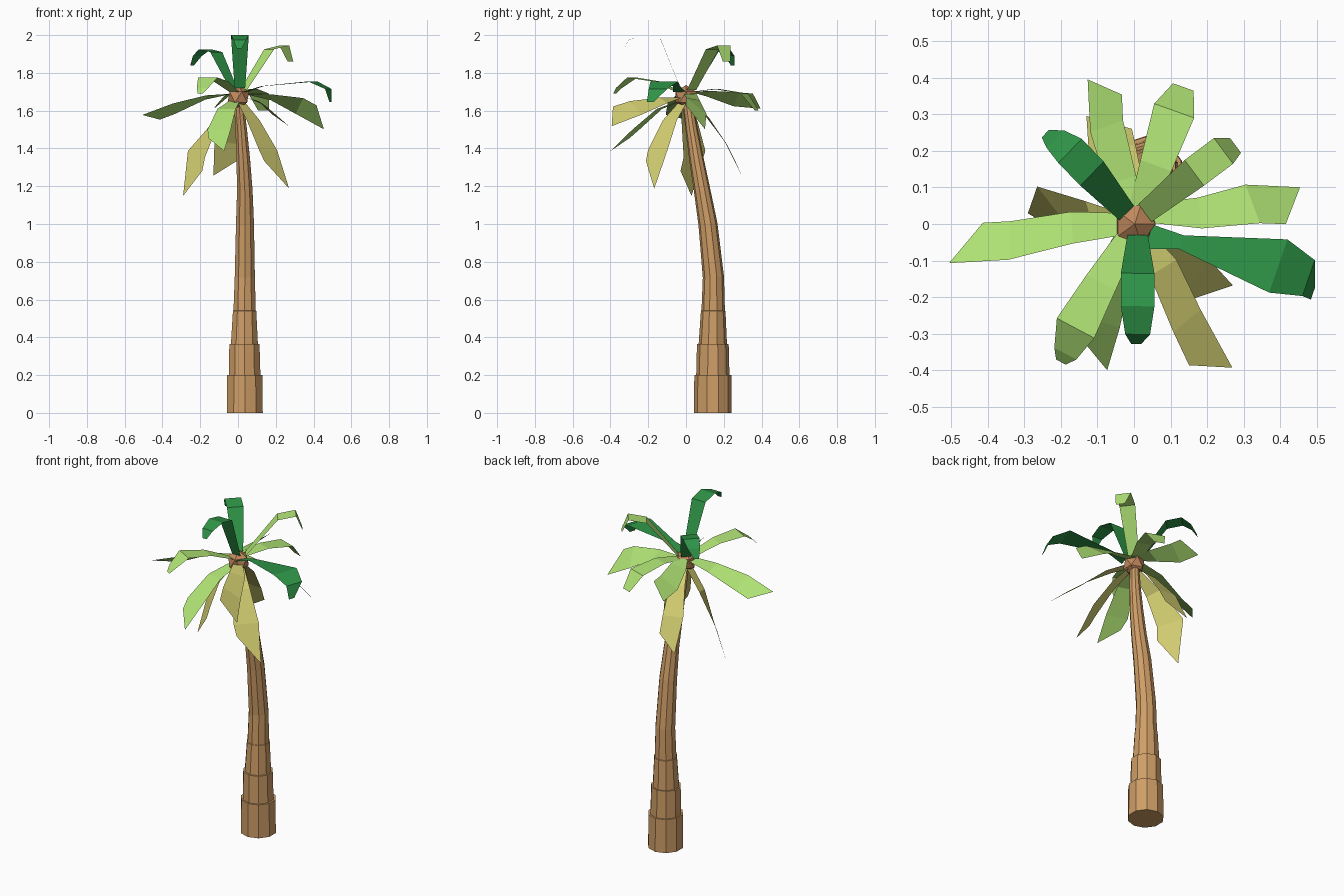
import bpy, bmesh, math
from mathutils import Vector

def material(name, col):
    m = bpy.data.materials.new(name)
    m.diffuse_color = (*col, 1)
    return m

BARK = material("bark brown", (0.62, 0.34, 0.135))
HEART = material("crown brown", (0.53, 0.25, 0.11))
LIGHT = material("light green", (0.434, 0.768, 0.178))
DARK = material("dark green", (0.028, 0.30, 0.064))
YELLOW = material("dry yellow", (0.66, 0.63, 0.17))

def finish(bm, name, mat):
    me = bpy.data.meshes.new(name)
    bm.to_mesh(me)
    bm.free()
    me.materials.append(mat)
    ob = bpy.data.objects.new(name, me)
    bpy.context.collection.objects.link(ob)
    return ob

# Trunk: stepped rings lofted along a bent path; each ring is x, y, z, radius
def trunk(rings, sides=10):
    bm = bmesh.new()
    loops = []
    for i, (x, y, z, r) in enumerate(rings):
        a, b = rings[max(i - 1, 0)], rings[min(i + 1, len(rings) - 1)]
        lean = (b[1] - a[1]) / max(b[2] - a[2], 0.1)
        loop = []
        for k in range(sides):
            t = 2 * math.pi * (k + 0.5) / sides
            dy = r * math.sin(t)
            loop.append(bm.verts.new((x + r * math.cos(t), y + dy, z - dy * lean)))
        loops.append(loop)
    for a, b in zip(loops, loops[1:]):
        for k in range(sides):
            j = (k + 1) % sides
            bm.faces.new((a[k], a[j], b[j], b[k]))
    bm.faces.new(loops[0][::-1])
    bm.faces.new(loops[-1])
    return finish(bm, "trunk", BARK)

trunk([(0.036, 0.142, 0.0, 0.1), (0.036, 0.142, 0.2, 0.098),
       (0.035, 0.142, 0.2, 0.088), (0.034, 0.142, 0.365, 0.084),
       (0.034, 0.142, 0.365, 0.075), (0.035, 0.144, 0.54, 0.065),
       (0.035, 0.144, 0.541, 0.062), (0.036, 0.145, 0.72, 0.056),
       (0.037, 0.116, 1.0, 0.05), (0.036, 0.085, 1.18, 0.043),
       (0.028, 0.056, 1.34, 0.038), (0.017, 0.03, 1.5, 0.032),
       (0.004, 0.008, 1.65, 0.027)])

# Crown heart where the leaves meet
bm = bmesh.new()
bmesh.ops.create_icosphere(bm, subdivisions=1, radius=0.064)
bmesh.ops.translate(bm, verts=bm.verts, vec=(0.002, 0, 1.672))
finish(bm, "crown_heart", HEART)

# Leaf: flat strip along a path. roll lifts its right edge, skew slants its end
def leaf(name, mat, path, half, roll=0, skew=0):
    pts = [Vector(p) for p in path]
    go = pts[-1] - pts[0]
    side = go.cross(Vector((0, 0, 1))).normalized()
    last = len(pts) - 1
    bm = bmesh.new()
    rows = []
    for i, p in enumerate(pts):
        tan = (pts[min(i + 1, last)] - pts[max(i - 1, 0)]).normalized()
        up = side.cross(tan).normalized()
        a = math.radians(roll) * min(1, i / 2)
        w = (side * math.cos(a) + up * math.sin(a)) * half[i]
        s = tan * (skew if i == last else 0)
        rows.append((bm.verts.new(p - w - s), bm.verts.new(p + w + s)))
    for (l0, r0), (l1, r1) in zip(rows, rows[1:]):
        bm.faces.new((l0, r0, r1, l1))
    return finish(bm, name, mat)

BROAD = (0.025, 0.045, 0.07, 0.07)       # pointed, slanted leaves
CURL = (0.028, 0.046, 0.046, 0.034, 0.014)   # curled leaves with blunt ends

# Dark green young leaves
leaf("dark_leaf_front", DARK, [(0.01, -0.03, 1.72), (0.01, -0.135, 1.98), (0.01, -0.225, 2.0),
     (0.01, -0.302, 1.975), (0.006, -0.328, 1.93)], CURL)
leaf("dark_leaf_back_left", DARK, [(-0.02, 0.03, 1.71), (-0.115, 0.138, 1.91), (-0.175, 0.2, 1.925),
     (-0.215, 0.232, 1.89), (-0.243, 0.247, 1.84)], CURL)
leaf("dark_leaf_right", DARK, [(0.04, -0.035, 1.7), (0.13, -0.05, 1.73), (0.395, -0.115, 1.755),
     (0.478, -0.148, 1.715), (0.49, -0.19, 1.645)], (0.035, 0.02, 0.077, 0.052, 0.018))

# Light green curled leaves
leaf("light_leaf_front_left", LIGHT, [(-0.02, -0.04, 1.7), (-0.09, -0.16, 1.755), (-0.16, -0.285, 1.775),
     (-0.188, -0.355, 1.72), (-0.2, -0.378, 1.69)], (0.03, 0.045, 0.058, 0.034, 0.015))
leaf("light_leaf_back", LIGHT, [(0.015, 0.04, 1.7), (0.06, 0.16, 1.715), (0.11, 0.31, 1.69),
     (0.135, 0.375, 1.6)], (0.03, 0.045, 0.058, 0.03))
leaf("light_leaf_back_right", LIGHT, [(0.03, 0.03, 1.71), (0.165, 0.14, 1.925), (0.245, 0.2, 1.945),
     (0.278, 0.215, 1.86)], (0.03, 0.044, 0.044, 0.025))

# Light green slanted leaves
leaf("light_leaf_right", LIGHT, [(0.03, 0.03, 1.69), (0.18, 0.03, 1.67), (0.325, 0.055, 1.625),
     (0.435, 0.05, 1.565)], BROAD, 40, -0.05)
leaf("light_leaf_left", LIGHT, [(-0.03, 0.0, 1.69), (-0.17, -0.01, 1.67), (-0.34, -0.045, 1.61),
     (-0.46, -0.052, 1.565)], (0.03, 0.045, 0.06, 0.06), -30, -0.045)
leaf("light_leaf_back_left", LIGHT, [(0.0, 0.03, 1.7), (-0.035, 0.12, 1.69), (-0.075, 0.268, 1.66),
     (-0.08, 0.375, 1.65)], (0.03, 0.045, 0.06, 0.06), 38, -0.035)
leaf("light_leaf_drooping", LIGHT, [(-0.02, -0.03, 1.65), (-0.06, -0.14, 1.61), (-0.1, -0.265, 1.5),
     (-0.115, -0.35, 1.42)], (0.03, 0.05, 0.064, 0.05), 0, -0.05)

# Dry yellow hanging leaves
leaf("yellow_leaf_front", YELLOW, [(0.02, -0.03, 1.67), (0.08, -0.12, 1.655), (0.145, -0.265, 1.615),
     (0.21, -0.39, 1.57)], (0.025, 0.045, 0.06, 0.065), 38, -0.045)
leaf("yellow_leaf_right", YELLOW, [(0.02, -0.02, 1.64), (0.08, -0.085, 1.55), (0.16, -0.15, 1.39),
     (0.205, -0.19, 1.26)], (0.03, 0.05, 0.07, 0.06), 0, -0.08)
leaf("yellow_leaf_left", YELLOW, [(-0.02, 0.0, 1.64), (-0.12, 0.02, 1.53), (-0.22, 0.045, 1.37),
     (-0.24, 0.0, 1.215)], (0.025, 0.045, 0.075, 0.065), 40, 0.075)
leaf("yellow_leaf_back", YELLOW, [(0.0, 0.03, 1.64), (-0.02, 0.11, 1.57), (-0.06, 0.21, 1.43),
     (-0.068, 0.278, 1.295)], (0.025, 0.045, 0.065, 0.06), -12, -0.05)
